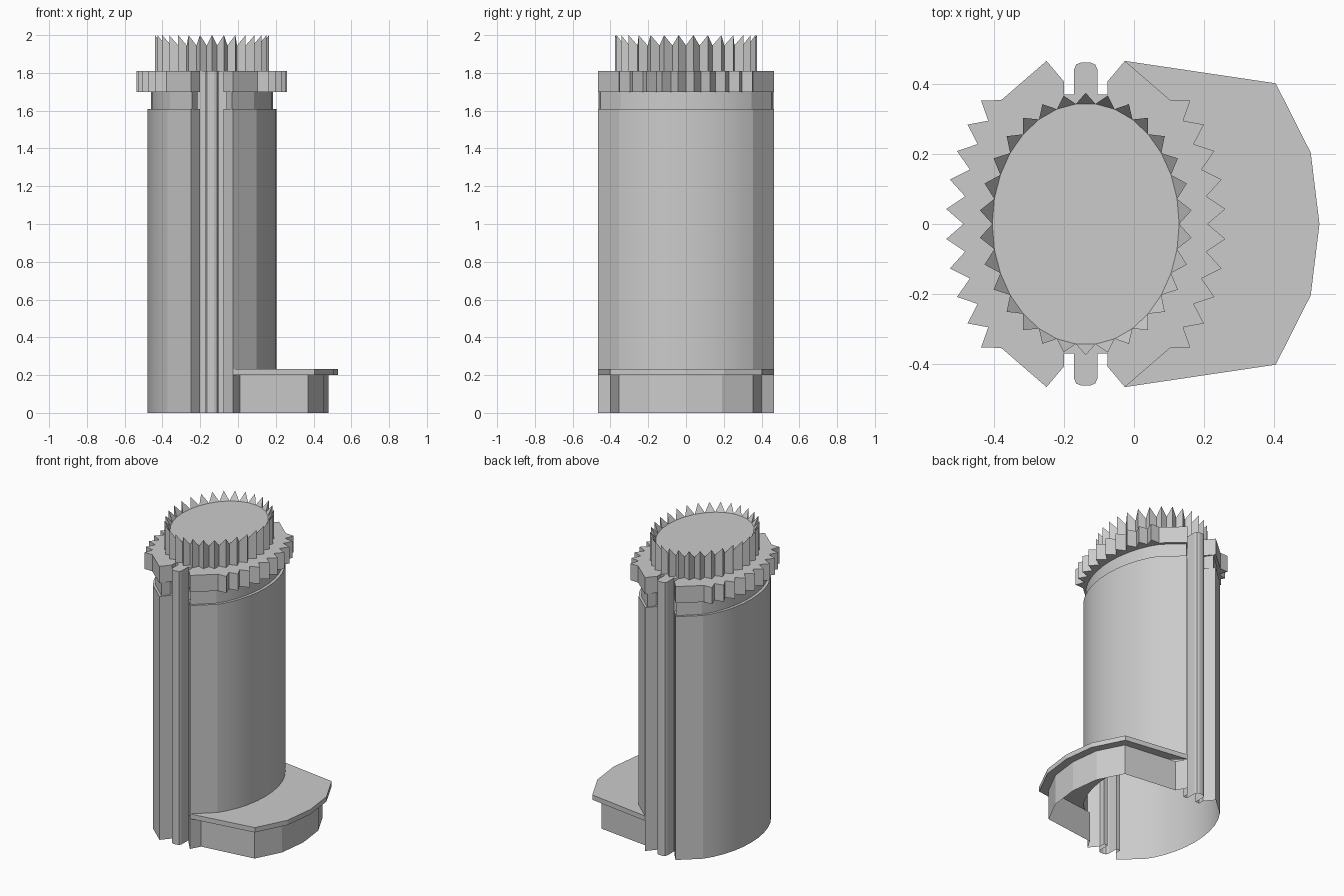
import bpy, bmesh
from math import sin, cos, pi, radians

cube = bpy.data.objects.get("Cube")
if cube:
    bpy.data.objects.remove(cube, do_unlink=True)

CX = -0.138          # tower axis in x
STEP = radians(9.26)  # tooth and facet pitch of the tower

grey = bpy.data.materials.new("light_grey")
grey.use_nodes = True
grey.diffuse_color = (0.6, 0.6, 0.6, 1)
grey.node_tree.nodes["Principled BSDF"].inputs["Base Color"].default_value = (0.6, 0.6, 0.6, 1)


def finish(name, bm, smooth=None):
    mesh = bpy.data.meshes.new(name)
    bm.to_mesh(mesh)
    bm.free()
    obj = bpy.data.objects.new(name, mesh)
    bpy.context.collection.objects.link(obj)
    mesh.materials.append(grey)
    if smooth:
        bpy.ops.object.select_all(action='DESELECT')
        obj.select_set(True)
        bpy.context.view_layer.objects.active = obj
        bpy.ops.object.shade_smooth_by_angle(angle=radians(smooth))
    return obj


def prism(name, outline, z0, z1, bottom=True, top=True, smooth=None):
    """Extrude a clockwise outline, with optional caps."""
    bm = bmesh.new()
    low = [bm.verts.new((x + CX, y, z0)) for x, y in outline]
    high = [bm.verts.new((x + CX, y, z1)) for x, y in outline]
    n = len(outline)
    for i in range(n):
        j = (i + 1) % n
        bm.faces.new((low[j], low[i], high[i], high[j]))
    if bottom:
        bm.faces.new(low)
    if top:
        bm.faces.new(high[::-1])
    return finish(name, bm, smooth)


def arc(rx, ry):
    """Quarter side from the slot corner down to the x axis."""
    angles = [radians(70.9)] + [i * STEP for i in range(5, -1, -1)]
    return [(rx * cos(a), ry * sin(a)) for a in angles]


def teeth():
    """Quarter side with the corner lug and five pointed teeth."""
    pts = [(0.112, 0.466)]
    for i in range(5, 0, -1):
        a, t = i * STEP, (i - 0.5) * STEP
        pts += [(0.349 * cos(a), 0.49 * sin(a)), (0.4 * cos(t), 0.53 * sin(t))]
    return pts + [(0.349, 0)]


def mirror_y(quarter):
    """Quarter ending on the x axis to a whole side."""
    return quarter + [(x, -y) for x, y in quarter[-2::-1]]


def outline(right, left, slot=0.062):
    """Both sides joined by the slots and the round-nosed guide ribs."""
    rib = [(0.012, 0.462), (0.027, 0.456), (0.034, 0.44), (0.034, 0.37),
           (slot, 0.37), (slot, 0.407)]
    r = mirror_y(rib + right)
    l = mirror_y(rib + left)
    return r + [(-x, y) for x, y in l[::-1]]


body = arc(0.341, 0.492)
neck = arc(0.322, 0.478)
plinth = [(0.112, 0.466), (0.148, 0.40), (0.508, 0.355), (0.593, 0.19), (0.616, 0)]
ledge = [(0.112, 0.466), (0.543, 0.402), (0.643, 0.204), (0.668, 0)]

# Hollow tower, its lower right side widening into the plinth
prism("plinth_wall", outline(plinth, body), 0, 0.2, False, False, 13)
prism("tower_body", outline(body, body), 0.2, 1.61, False, True, 16)
prism("tower_neck", outline(neck, neck, 0.077), 1.61, 1.70, False, False, 16)
prism("toothed_collar", outline(teeth(), teeth()), 1.70, 1.81)

# Flat ledge around the right side of the tower
prism("plinth_ledge", mirror_y(ledge) + mirror_y(body)[-2:0:-1], 0.2, 0.232)

# Crown: valleys level with the disc, tooth tips rising outward
bm = bmesh.new()
N = 30


def ellipse_vert(rx, ry, a, z):
    return bm.verts.new((CX + rx * cos(a), ry * sin(a), z))


rings = {}
for key, rx, ry, off, z in (("v0", 0.267, 0.345, 0, 1.81), ("v1", 0.267, 0.345, 0, 1.945),
                            ("t0", 0.304, 0.375, 0.5, 1.81), ("t1", 0.304, 0.375, 0.5, 2.0)):
    rings[key] = [ellipse_vert(rx, ry, 2 * pi * (i + off) / N, z) for i in range(N)]
v0, v1, t0, t1 = (rings[k] for k in ("v0", "v1", "t0", "t1"))
for i in range(N):
    j = (i + 1) % N
    bm.faces.new((v0[i], t0[i], t1[i], v1[i]))
    bm.faces.new((t0[i], v0[j], v1[j], t1[i]))
    bm.faces.new((v1[i], t1[i], v1[j]))
bm.faces.new(v1)
finish("toothed_crown", bm)
